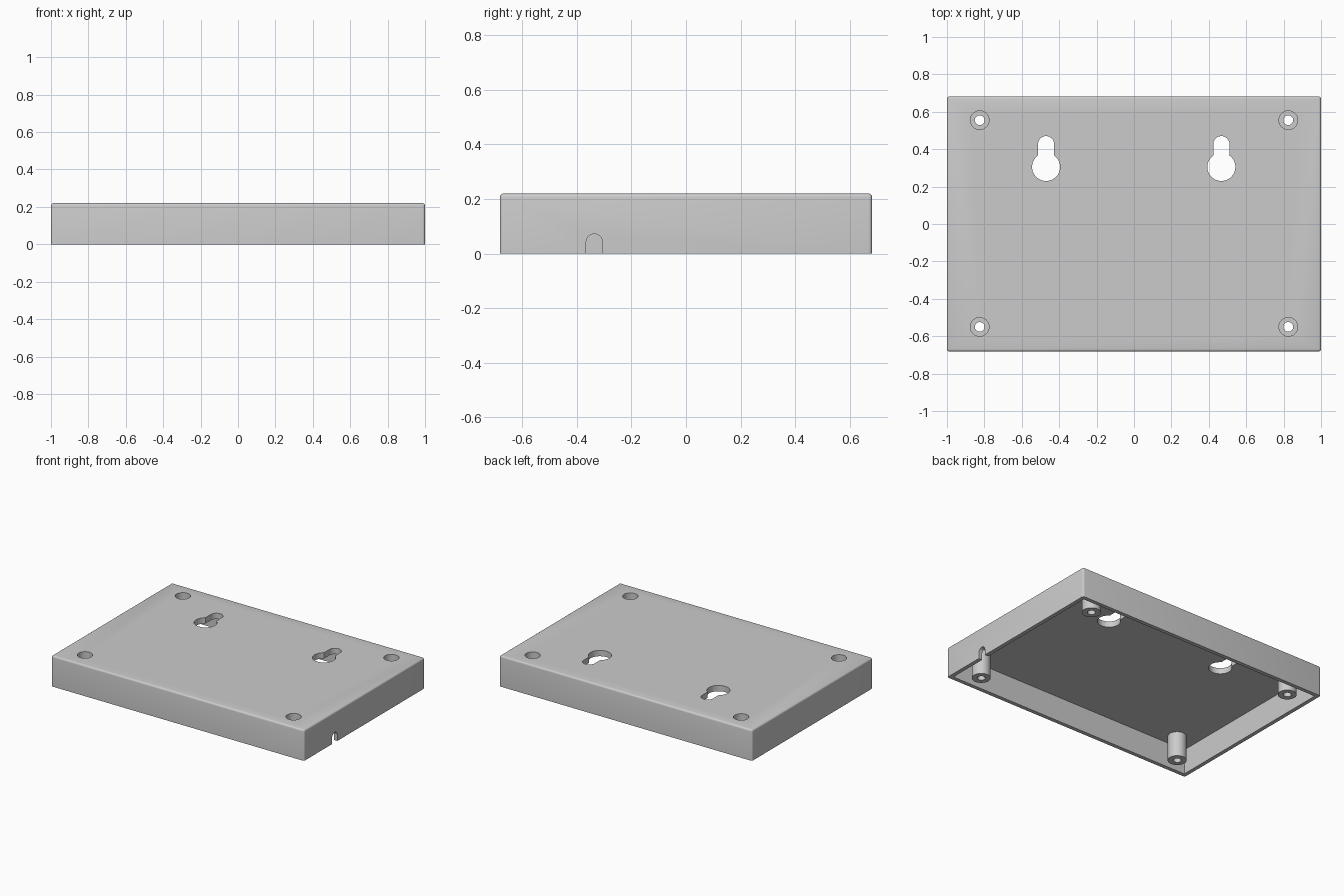
import bpy, bmesh, math

if "Cube" in bpy.data.objects:
    bpy.data.objects.remove(bpy.data.objects["Cube"])

W, D, H = 2.0, 1.364, 0.22      # outer size
WALL, ROOF = 0.028, 0.042       # thicknesses
POSTS = [(x, y) for x in (-0.825, 0.825) for y in (-0.55, 0.555)]

grey = bpy.data.materials.new("light grey")
grey.diffuse_color = (0.6, 0.6, 0.6, 1)
grey.use_nodes = True
grey.node_tree.nodes["Principled BSDF"].inputs["Base Color"].default_value = grey.diffuse_color


def make(name, bm):
    me = bpy.data.meshes.new(name)
    bmesh.ops.recalc_face_normals(bm, faces=bm.faces[:])
    bm.to_mesh(me)
    bm.free()
    me.materials.append(grey)
    ob = bpy.data.objects.new(name, me)
    bpy.context.collection.objects.link(ob)
    return ob


def box(name, sx, sy, z0, z1):
    bm = bmesh.new()
    bmesh.ops.create_cube(bm, size=1)
    for v in bm.verts:
        v.co = (v.co.x * sx, v.co.y * sy, z1 if v.co.z > 0 else z0)
    return make(name, bm)


def prism(name, pts, lo, hi, axis="z"):
    """Extrude a 2D outline along z (points are x, y) or x (points are y, z)."""
    bm = bmesh.new()
    place = (lambda a, b, t: (a, b, t)) if axis == "z" else (lambda a, b, t: (t, a, b))
    face = bm.faces.new([bm.verts.new(place(a, b, lo)) for a, b in pts])
    new = bmesh.ops.extrude_face_region(bm, geom=[face])["geom"]
    shift = place(0, 0, hi - lo)
    bmesh.ops.translate(bm, vec=shift, verts=[g for g in new if isinstance(g, bmesh.types.BMVert)])
    return make(name, bm)


def arc(cx, cy, r, a0, a1, n):
    return [(cx + r * math.cos(math.radians(a0 + (a1 - a0) * i / n)),
             cy + r * math.sin(math.radians(a0 + (a1 - a0) * i / n))) for i in range(n + 1)]


def circle(cx, cy, r, n=40):
    return arc(cx, cy, r, 0, 360 - 360 / n, n - 1)


def combine(target, tool, op):
    mod = target.modifiers.new(op, "BOOLEAN")
    mod.operation, mod.solver, mod.object = op, "EXACT", tool
    bpy.context.view_layer.objects.active = target
    bpy.ops.object.modifier_apply(modifier=mod.name)
    bpy.data.objects.remove(tool)


# Shell: rounded on every edge except the open underside
shell = box("enclosure_cover", W, D, 0, H)
bm = bmesh.new()
bm.from_mesh(shell.data)
edges = [e for e in bm.edges if max(v.co.z for v in e.verts) > 0.1]
bmesh.ops.bevel(bm, geom=edges, offset=0.013, segments=4, profile=0.5, affect="EDGES")
bm.to_mesh(shell.data)
bm.free()
combine(shell, box("cavity", W - 2 * WALL, D - 2 * WALL, -0.1, H - ROOF), "DIFFERENCE")

# Screw posts with a counterbore from above and a through hole
for x, y in POSTS:
    combine(shell, prism("post", circle(x, y, 0.061), 0, H - ROOF / 2), "UNION")
for x, y in POSTS:
    combine(shell, prism("counterbore", circle(x, y, 0.05), 0.08, H + 0.1), "DIFFERENCE")
    combine(shell, prism("screw_hole", circle(x, y, 0.026, 32), -0.1, 0.15), "DIFFERENCE")

# Keyhole hanging slots
R, S = 0.075, 0.043
a = math.degrees(math.acos(S / R))
for x in (-0.47, 0.467):
    outline = arc(x, 0.305, R, 180 - a, 360 + a, 36) + arc(x, 0.427, S, 0, 180, 16)
    combine(shell, prism("keyhole", outline, 0.1, H + 0.1), "DIFFERENCE")

# Cable notch in the right wall
notch = [(-0.366, -0.1), (-0.306, -0.1)] + arc(-0.336, 0.042, 0.03, 0, 180, 16)
combine(shell, prism("notch", notch, W / 2 - 0.06, W / 2 + 0.1, "x"), "DIFFERENCE")

bpy.ops.object.select_all(action="DESELECT")
shell.select_set(True)
bpy.context.view_layer.objects.active = shell
bpy.ops.object.shade_smooth_by_angle(angle=math.radians(30))
